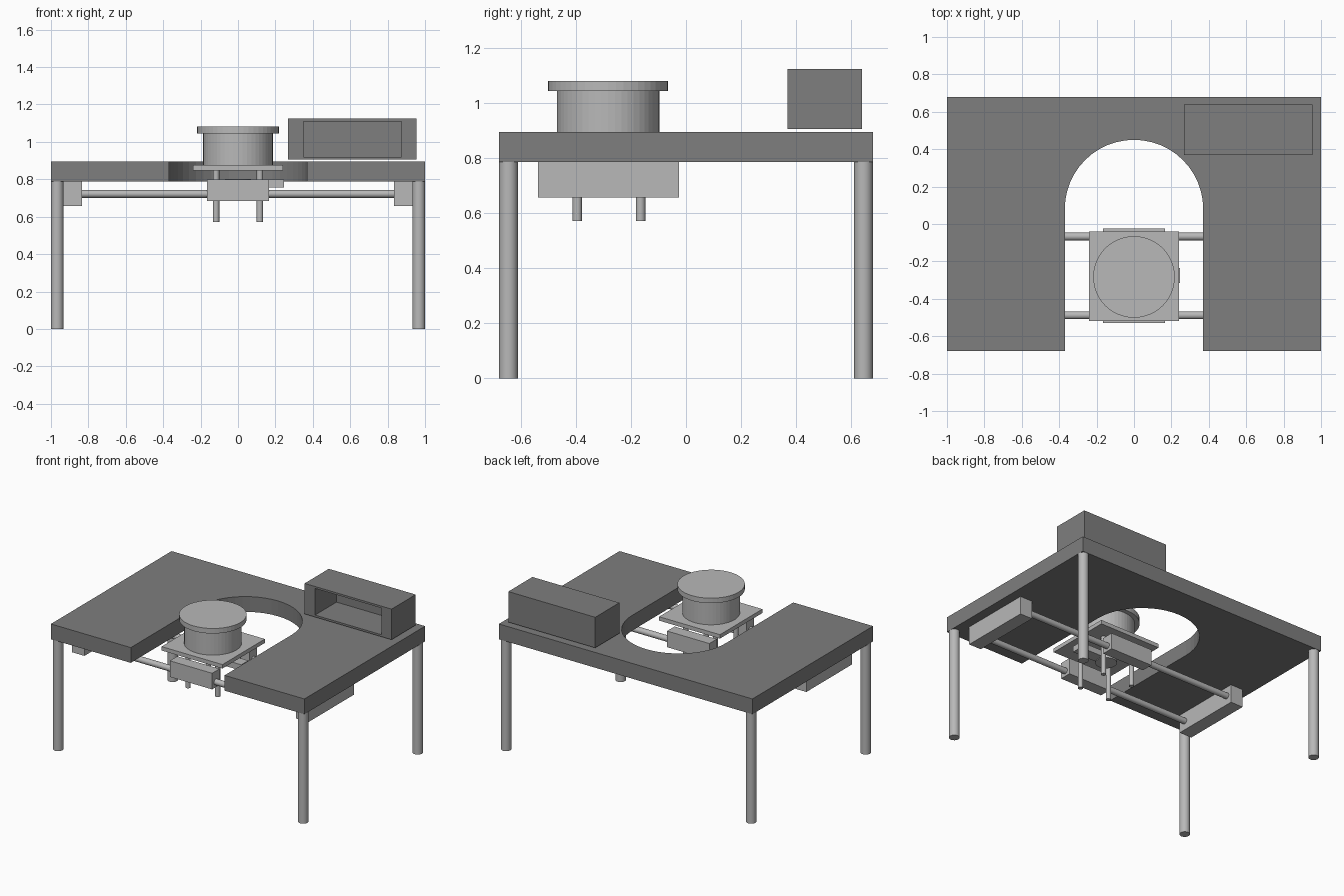
import bpy, bmesh, math

if "Cube" in bpy.data.objects:
    bpy.data.objects.remove(bpy.data.objects["Cube"])


def material(name, v):
    m = bpy.data.materials.new(name)
    m.diffuse_color = (v, v, v, 1)
    m.use_nodes = True
    m.node_tree.nodes["Principled BSDF"].inputs["Base Color"].default_value = m.diffuse_color
    return m


DARK = material("dark grey", 0.21)
LIGHT = material("light grey", 0.48)


def finish(bm, name, mat, smooth=False):
    bmesh.ops.recalc_face_normals(bm, faces=bm.faces[:])
    me = bpy.data.meshes.new(name)
    bm.to_mesh(me)
    bm.free()
    ob = bpy.data.objects.new(name, me)
    bpy.context.collection.objects.link(ob)
    me.materials.append(mat)
    if smooth:
        bpy.ops.object.select_all(action='DESELECT')
        ob.select_set(True)
        bpy.context.view_layer.objects.active = ob
        bpy.ops.object.shade_smooth_by_angle(angle=math.radians(35))
    return ob


def box(name, x, y, z, mat):
    bm = bmesh.new()
    bmesh.ops.create_cube(bm, size=1)
    for v in bm.verts:
        for i, (a, b) in enumerate((x, y, z)):
            v.co[i] = (a + b) / 2 + v.co[i] * (b - a)
    return finish(bm, name, mat)


def cylinder(name, centre, r, length, mat, axis='Z', seg=24, smooth=True):
    bm = bmesh.new()
    bmesh.ops.create_cone(bm, cap_ends=True, segments=seg, radius1=r, radius2=r, depth=length)
    for v in bm.verts:
        if axis == 'X':
            v.co = (v.co.z, v.co.y, -v.co.x)
        v.co.x += centre[0]
        v.co.y += centre[1]
        v.co.z += centre[2]
    return finish(bm, name, mat, smooth)


# Table top: slab outline with an arched cutout open to the front
N, R, CY = 24, 0.37, 0.08
outline = [(-R, -0.68), (-1, -0.68), (-1, 0.68), (1, 0.68), (1, -0.68), (R, -0.68)]
outline += [(R * math.cos(math.pi * i / N), CY + R * math.sin(math.pi * i / N)) for i in range(N + 1)]
bm = bmesh.new()
face = bm.faces.new([bm.verts.new((x, y, 0.787)) for x, y in outline])
ext = bmesh.ops.extrude_face_region(bm, geom=[face])
for v in ext["geom"]:
    if isinstance(v, bmesh.types.BMVert):
        v.co.z = 0.896
finish(bm, "table_top", DARK)

# Legs and the rail mounts under each side
for sx, side in ((-1, "left"), (1, "right")):
    for sy, end in ((-1, "front"), (1, "back")):
        cylinder(f"{end}_{side}_leg", (sx * 0.967, sy * 0.645, 0.3935), 0.034, 0.787, LIGHT)
    box(f"{side}_rail_mount", sorted((sx * 0.835, sx * 0.932)), (-0.538, -0.025), (0.658, 0.787), LIGHT)

# Slide rails with one carriage block on each
for y, end in ((-0.488, "front"), (-0.067, "back")):
    cylinder(f"{end}_rail", (0, y, 0.722), 0.021, 1.68, LIGHT, axis='X')
    box(f"{end}_carriage", (-0.167, 0.167), (y - 0.042, y + 0.042), (0.684, 0.799), LIGHT)

# Vertical guide pins hanging from the platform
for x in (-0.117, 0.117):
    for y in (-0.395, -0.165):
        cylinder("guide_pin", (x, y, 0.712), 0.017, 0.28, LIGHT, seg=20)

# Lever and its hub between the carriages
box("lever", (0.0, 0.247), (-0.316, -0.236), (0.757, 0.799), LIGHT)
cylinder("lever_hub", (0, -0.28, 0.777), 0.07, 0.05, LIGHT, seg=32)

# Platform with the round seat
box("platform", (-0.24, 0.24), (-0.518, -0.04), (0.848, 0.876), LIGHT)
cylinder("seat_drum", (0, -0.283, 0.96), 0.186, 0.17, LIGHT, seg=48, smooth=False)
cylinder("seat_cap", (0, -0.283, 1.063), 0.218, 0.036, LIGHT, seg=48, smooth=False)

# Open-fronted box: inset the front face, then push it in
bm = bmesh.new()
X, Y, Z = (0.268, 0.954), (0.368, 0.64), (0.906, 1.124)
bmesh.ops.create_cube(bm, size=1)
for v in bm.verts:
    for i, (a, b) in enumerate((X, Y, Z)):
        v.co[i] = (a + b) / 2 + v.co[i] * (b - a)
bm.normal_update()
front = [f for f in bm.faces if f.normal.y < -0.9]
bmesh.ops.inset_region(bm, faces=front, thickness=0.01)
hole = front[0]
cx, cz = sum(X) / 2, sum(Z) / 2
for v in hole.verts:
    v.co.x = 0.35 if v.co.x < cx else 0.874
    v.co.z = 0.92 if v.co.z < cz else 1.11
ext = bmesh.ops.extrude_discrete_faces(bm, faces=[hole])
for v in ext["faces"][0].verts:
    v.co.y = 0.61
finish(bm, "open_box", DARK)
